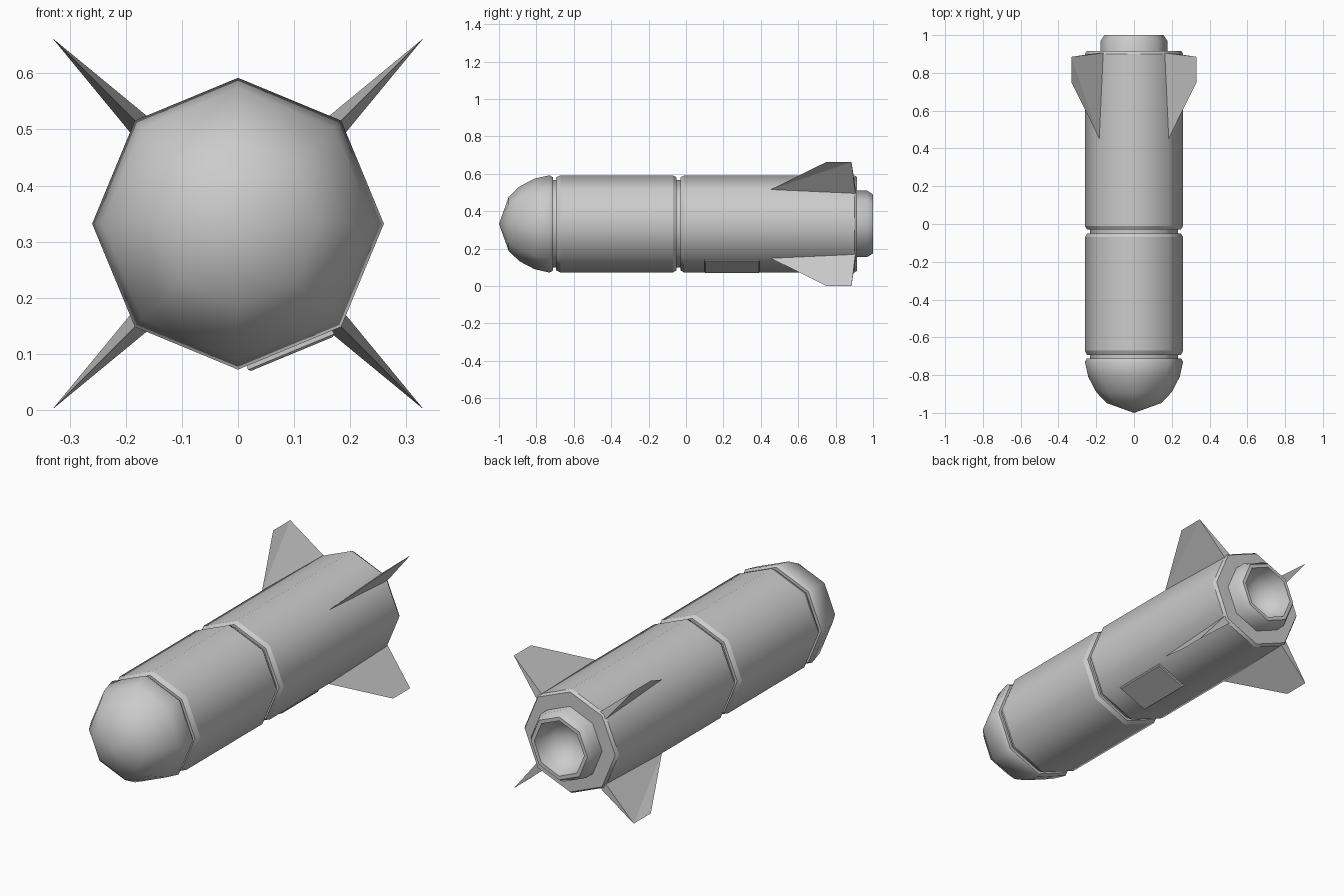
import bpy, bmesh, math
from mathutils import Vector

cube = bpy.data.objects.get("Cube")
if cube:
    bpy.data.objects.remove(cube, do_unlink=True)

SIDES = 8
RADIUS = 0.26
AXIS_Z = 0.332

grey = bpy.data.materials.new("plain_grey")
grey.use_nodes = True
grey.diffuse_color = (0.6, 0.6, 0.6, 1)
grey.node_tree.nodes["Principled BSDF"].inputs["Base Color"].default_value = (0.6, 0.6, 0.6, 1)


def finish(name, bm):
    bmesh.ops.recalc_face_normals(bm, faces=bm.faces)
    mesh = bpy.data.meshes.new(name)
    bm.to_mesh(mesh)
    bm.free()
    mesh.materials.append(grey)
    obj = bpy.data.objects.new(name, mesh)
    obj.location.z = AXIS_Z
    bpy.context.collection.objects.link(obj)
    return obj


def lathe(name, profile, ring_limit=10):
    """Revolve (radius, y) points about the y axis; rings sharper than the limit stay crisp."""
    bm = bmesh.new()
    rings = []
    for r, y in profile:
        count = SIDES if r else 1
        angles = [math.tau * i / SIDES for i in range(count)]
        rings.append([bm.verts.new((r * math.cos(a), y, r * math.sin(a))) for a in angles])
    for a, b in zip(rings, rings[1:]):
        for i in range(SIDES):
            j = (i + 1) % SIDES
            quad = [a[i % len(a)], a[j % len(a)], b[j % len(b)], b[i % len(b)]]
            bm.faces.new(list(dict.fromkeys(quad)))
    bmesh.ops.recalc_face_normals(bm, faces=bm.faces)
    for face in bm.faces:
        face.smooth = True
    for edge in bm.edges:
        on_ring = abs(edge.verts[0].co.y - edge.verts[1].co.y) < 1e-5
        if on_ring and edge.calc_face_angle(0) > math.radians(ring_limit):
            edge.smooth = False
    return finish(name, bm)


# Rounded nose
lathe("nose", [(0, -1), (0.145, -0.948), (0.2, -0.89), (0.242, -0.81),
               (RADIUS, -0.73), (0.25, -0.712), (0, -0.712)], 50)

# Recessed necks between the sections
for name, start, end in (("front_neck", -0.73, -0.67), ("middle_neck", -0.07, 0.01)):
    lathe(name, [(0, start), (0.234, start), (0.234, end), (0, end)])

# Hull sections with chamfered rims
lathe("front_hull", [(0, -0.694), (0.248, -0.694), (RADIUS, -0.67),
                     (RADIUS, -0.07), (0.248, -0.05), (0, -0.05)])
lathe("rear_hull", [(0, -0.03), (0.248, -0.03), (RADIUS, -0.01), (RADIUS, 0.9),
                    (0.25, 0.915), (0.15, 0.915), (0.15, 0.8), (0, 0.8)])

# Exhaust nozzle with a hollow bowl
lathe("nozzle", [(0, 0.83), (0.178, 0.83), (0.178, 0.968), (0.157, 1), (0.138, 1),
                 (0.128, 0.95), (0.1, 0.9), (0.05, 0.87), (0, 0.86)], 32)


# Four tapered wedge fins on the diagonals
def fin(name, angle):
    out = Vector((math.cos(angle), 0, math.sin(angle)))
    side = Vector((-math.sin(angle), 0, math.cos(angle)))
    back = Vector((0, 1, 0))
    bm = bmesh.new()

    def point(r, y, t=0):
        return bm.verts.new(out * r + back * y + side * t)

    front, tip_front, tip_back = point(0.258, 0.45), point(0.468, 0.75), point(0.468, 0.885)
    root_a, root_b, inner = point(0.25, 0.906, 0.021), point(0.25, 0.906, -0.021), point(0.22, 0.8)
    for corners in ((front, tip_front, tip_back, root_a), (front, root_b, tip_back, tip_front),
                    (root_a, tip_back, root_b), (front, root_a, inner),
                    (front, inner, root_b), (root_a, root_b, inner)):
        bm.faces.new(corners)
    finish(name, bm)


for i, name in enumerate(("upper_left_fin", "upper_right_fin", "lower_right_fin", "lower_left_fin")):
    fin(name, math.radians(45 + 90 * i))

# Raised hatch on the lower left facet
facet = math.radians(-67.5)
out = Vector((math.cos(facet), 0, math.sin(facet)))
across = Vector((-math.sin(facet), 0, math.cos(facet)))
apothem = RADIUS * math.cos(math.pi / SIDES)
bm = bmesh.new()
loops = []
for height, inset in ((-0.01, 0), (0.007, 0), (0.011, 0.004)):
    w, l = 0.083 - inset, 0.146 - inset
    loops.append([bm.verts.new(out * (apothem + height) + across * (w * u) + Vector((0, 0.246 + l * v, 0)))
                  for u, v in ((-1, -1), (1, -1), (1, 1), (-1, 1))])
for a, b in zip(loops, loops[1:]):
    for i in range(4):
        j = (i + 1) % 4
        bm.faces.new((a[i], a[j], b[j], b[i]))
bm.faces.new(loops[0])
bm.faces.new(loops[-1])
finish("hatch", bm)
